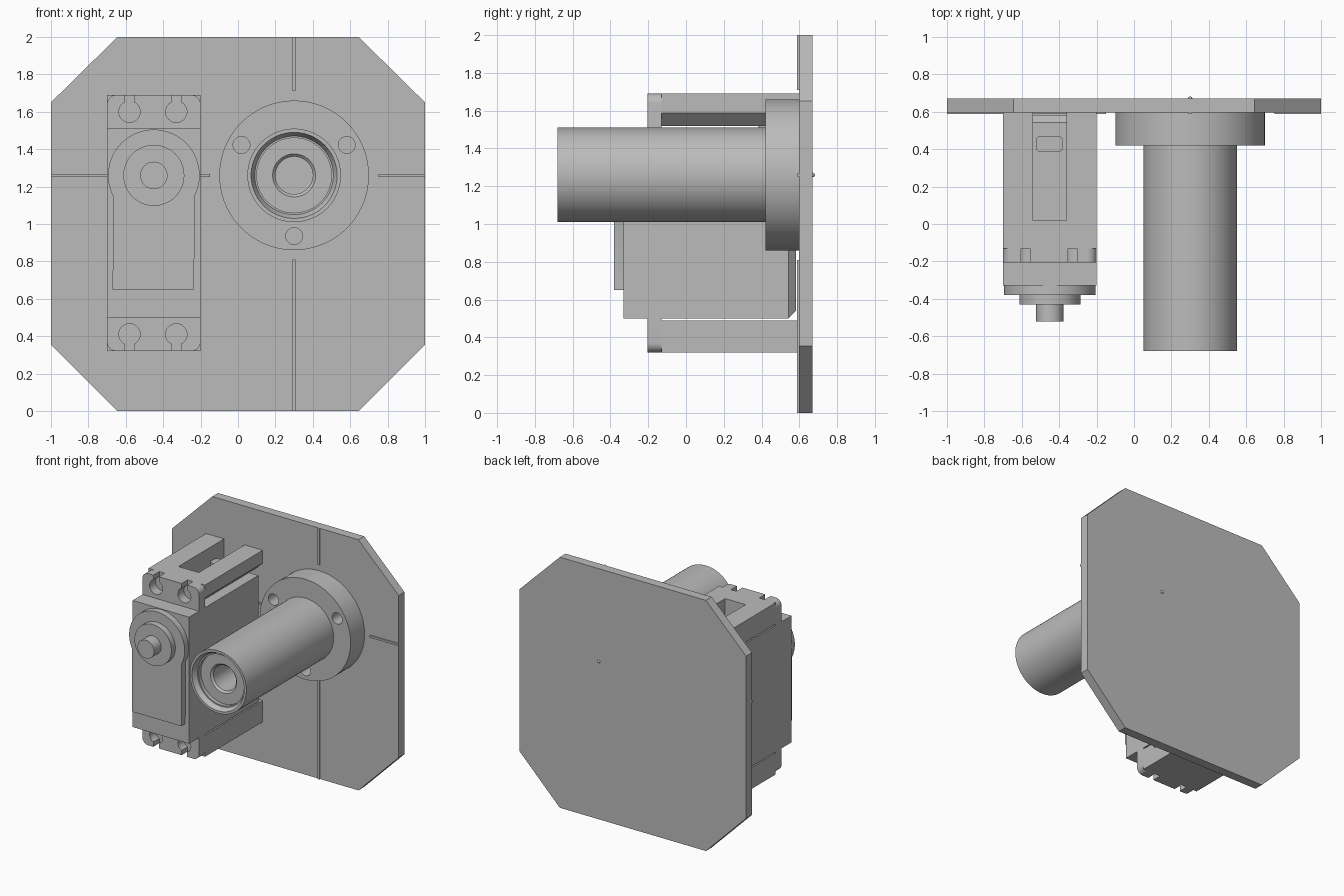
import bpy, bmesh
from math import pi, sin, cos, radians
from mathutils import Vector, Matrix

cube = bpy.data.objects.get("Cube")
if cube:
    bpy.data.objects.remove(cube, do_unlink=True)

GREY = (0.5, 0.5, 0.5, 1)
mat = bpy.data.materials.new("plain_grey")
mat.use_nodes = True
mat.diffuse_color = GREY
mat.node_tree.nodes["Principled BSDF"].inputs["Base Color"].default_value = GREY


def finish(name, bm):
    bmesh.ops.recalc_face_normals(bm, faces=bm.faces)
    me = bpy.data.meshes.new(name)
    bm.to_mesh(me)
    bm.free()
    me.materials.append(mat)
    ob = bpy.data.objects.new(name, me)
    bpy.context.collection.objects.link(ob)
    smooth(ob)
    return ob


def smooth(ob):
    ob.data.shade_smooth()
    ob.data.set_sharp_from_angle(angle=radians(28))


def prism(name, outline, y0, y1, back_chamfer=0):
    """Extrude an x-z outline from y0 to y1."""
    bm = bmesh.new()
    face = bm.faces.new([bm.verts.new((x, y0, z)) for x, z in outline])
    new = bmesh.ops.extrude_face_region(bm, geom=[face])["geom"]
    verts = [v for v in new if isinstance(v, bmesh.types.BMVert)]
    bmesh.ops.translate(bm, verts=verts, vec=(0, y1 - y0, 0))
    if back_chamfer:
        edges = [e for e in bm.edges if all(v in verts for v in e.verts)]
        bmesh.ops.bevel(bm, geom=edges, offset=back_chamfer, segments=1, affect="EDGES")
    return finish(name, bm)


def rect(x0, x1, z0, z1):
    return [(x0, z0), (x1, z0), (x1, z1), (x0, z1)]


def box(name, x0, x1, y0, y1, z0, z1):
    return prism(name, rect(x0, x1, z0, z1), y0, y1)


def arc(cx, cz, r, a0, a1, n):
    return [(cx + r * cos(radians(a0 + (a1 - a0) * i / n)),
             cz + r * sin(radians(a0 + (a1 - a0) * i / n))) for i in range(n + 1)]


def disc(name, x, z, r, y0, y1, n=64):
    return prism(name, arc(x, z, r, 0, 360, n)[:-1], y0, y1)


def cut(ob, cutters):
    for c in cutters:
        m = ob.modifiers.new("cut", "BOOLEAN")
        m.operation, m.solver, m.object = "DIFFERENCE", "EXACT", c
    bpy.context.view_layer.update()
    deps = bpy.context.evaluated_depsgraph_get()
    me = bpy.data.meshes.new_from_object(ob.evaluated_get(deps))
    ob.modifiers.clear()
    ob.data = me
    for c in cutters:
        bpy.data.objects.remove(c, do_unlink=True)
    smooth(ob)


# Octagonal back plate
PLATE, BACK = 0.597, 0.67
prism("back_plate", [(-0.645, 0), (0.645, 0), (1, 0.355), (1, 1.65),
                     (0.645, 2), (-0.645, 2), (-1, 1.65), (-1, 0.355)], PLATE, BACK)

# Thin alignment ridges around the tube axis
AX, AZ, W = 0.3, 1.26, 0.008
box("ridge_lower", AX - W, AX + W, 0.587, PLATE, 0, 0.81)
box("ridge_upper", AX - W, AX + W, 0.587, PLATE, 1.71, 2)
box("ridge_right", -1, -0.15, 0.587, PLATE, AZ - W, AZ + W)
box("ridge_left", 0.75, 1, 0.587, PLATE, AZ - W, AZ + W)

# Small centre mark on the back of the plate
bm = bmesh.new()
bmesh.ops.create_uvsphere(bm, u_segments=16, v_segments=8, radius=0.012,
                          matrix=Matrix.Translation((AX, BACK, AZ)))
finish("centre_mark", bm)

# Flanged tube, turned around its axis
profile = [(0.25, 0.42), (0.25, -0.68), (0.23, -0.68), (0.21, -0.64), (0.2, -0.64),
           (0.2, -0.61), (0.115, -0.61), (0.1, -0.595), (0.1, PLATE), (0.4, PLATE), (0.4, 0.42)]
bm = bmesh.new()
ring = [bm.verts.new((AX + r, y, AZ)) for r, y in profile]
edges = [bm.edges.new((ring[i - 1], ring[i])) for i in range(len(ring))]
bmesh.ops.spin(bm, geom=ring + edges, cent=(AX, 0, AZ), axis=(0, 1, 0),
               angle=2 * pi, steps=72, use_merge=True)
bmesh.ops.remove_doubles(bm, verts=bm.verts, dist=0.0001)
tube = finish("flanged_tube", bm)
cut(tube, [disc("hole_cutter", AX + 0.325 * cos(radians(a)), AZ + 0.325 * sin(radians(a)),
                0.045, 0.38, 0.65, 32) for a in (30, 150, 270)])

# Motor body with chamfered back
X0, X1, MX, MZ = -0.7, -0.2, -0.45, 1.005
prism("motor_body", rect(X0, X1, 0.5, 1.51), -0.33, 0.582, 0.04)

# Keyhole-shaped front cover, output collar and shaft
prism("front_cover", [(-0.67, 0.65), (-0.235, 0.65)] + arc(MX, AZ, 0.245, -27, 207, 48),
      -0.38, -0.33)
disc("output_collar", MX, AZ, 0.163, -0.43, -0.38)
disc("output_shaft", MX, AZ, 0.073, -0.52, -0.43, 40)

# Mounting ears with open screw slots
for name, s in (("upper_ear", 1), ("lower_ear", -1)):
    outline = [(X0, 0.49), (X1, 0.49)] + arc(X1 - 0.05, 0.635, 0.05, 0, 90, 8) \
        + arc(X0 + 0.05, 0.635, 0.05, 90, 180, 8)
    ear = prism(name, [(x, MZ + s * z) for x, z in outline], -0.205, -0.13)
    cutters = []
    for x in (-0.58, -0.33):
        cutters.append(disc("screw_cutter", x, MZ + s * 0.595, 0.057, -0.25, -0.1, 32))
        z0, z1 = sorted((MZ + s * 0.6, MZ + s * 0.75))
        cutters.append(box("slot_cutter", x - 0.024, x + 0.024, -0.25, -0.1, z0, z1))
    cut(ear, cutters)

# Brackets joining the ears to the plate
box("lower_bracket", X0, X1, -0.13, PLATE, 0.32, 0.49)
bracket = prism("upper_bracket", [(X0, 1.52), (X1 - 0.07, 1.52), (X1, 1.588),
                                  (X1, 1.69), (X0, 1.69)], -0.13, PLATE)
cut(bracket, [box("cable_slot_cutter", -0.54, -0.36, 0.02, 0.7, 1.4, 1.8)])

# Cable outlet standing in the bracket slot
bm = bmesh.new()
bmesh.ops.create_cube(bm, size=1)
bmesh.ops.scale(bm, verts=bm.verts, vec=(0.145, 0.085, 0.09))
bmesh.ops.translate(bm, verts=bm.verts, vec=(-0.4525, 0.4275, 1.545))
upright = [e for e in bm.edges if abs(e.verts[0].co.z - e.verts[1].co.z) > 0.05]
bmesh.ops.bevel(bm, geom=upright, offset=0.025, segments=5, profile=0.5, affect="EDGES")
finish("cable_outlet", bm)
